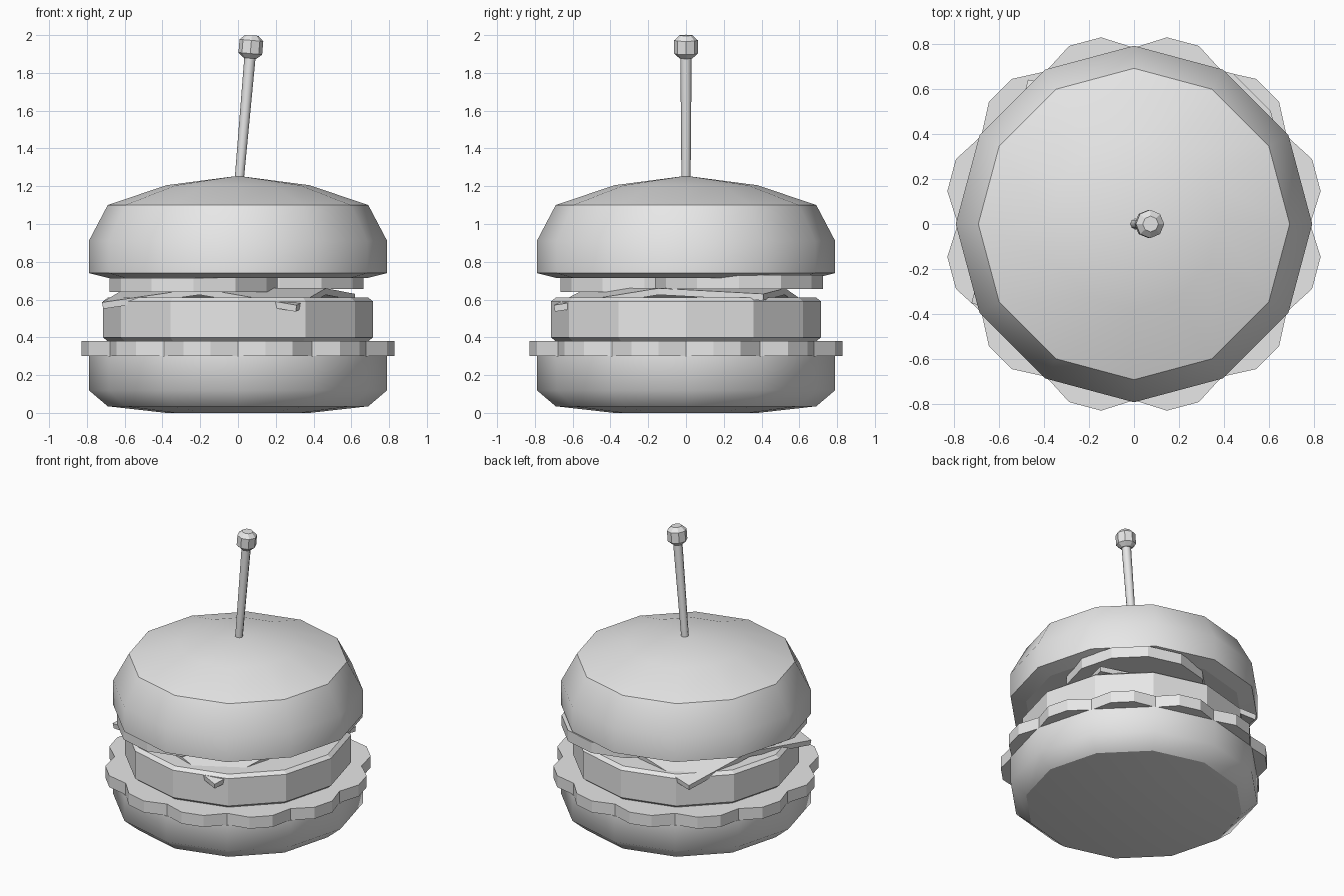
import bpy, bmesh
from math import cos, sin, pi, radians
from mathutils import Vector

cube = bpy.data.objects.get("Cube")
if cube:
    bpy.data.objects.remove(cube, do_unlink=True)

grey = bpy.data.materials.new("light_grey")
grey.use_nodes = True
tone = (0.8, 0.8, 0.8, 1)
grey.diffuse_color = tone
grey.node_tree.nodes["Principled BSDF"].inputs["Base Color"].default_value = tone


def finish(name, bm, smooth=False):
    bmesh.ops.recalc_face_normals(bm, faces=bm.faces)
    for f in bm.faces:
        f.smooth = smooth
    mesh = bpy.data.meshes.new(name)
    bm.to_mesh(mesh)
    bm.free()
    mesh.materials.append(grey)
    obj = bpy.data.objects.new(name, mesh)
    bpy.context.collection.objects.link(obj)
    return obj


def lathe(name, profile, sides=12, sharp=(), smooth=False, scale=lambda i: 1):
    """Stack rings of (radius, height); zero radius makes a pole."""
    bm = bmesh.new()
    rings = []
    for r, z in profile:
        if r == 0:
            rings.append([bm.verts.new((0, 0, z))])
            continue
        rings.append([bm.verts.new((r * scale(i) * cos(2 * pi * i / sides),
                                    r * scale(i) * sin(2 * pi * i / sides), z))
                      for i in range(sides)])
    for a, b in zip(rings, rings[1:]):
        for i in range(sides):
            j = (i + 1) % sides
            if len(a) == 1:
                bm.faces.new((a[0], b[j], b[i]))
            elif len(b) == 1:
                bm.faces.new((a[i], a[j], b[0]))
            else:
                bm.faces.new((a[i], a[j], b[j], b[i]))
    for ring in (rings[0], rings[-1]):
        if len(ring) > 1:
            bm.faces.new(ring)
    for k in sharp:
        for i in range(sides):
            edge = bm.edges.get((rings[k][i], rings[k][(i + 1) % sides]))
            edge.smooth = False
    return finish(name, bm, smooth)


# Buns: smooth sides with crisp rims
lathe("bottom_bun", [(0.38, 0), (0.69, 0.035), (0.79, 0.12), (0.79, 0.30)],
      sharp=(1, 3), smooth=True)
lathe("top_bun", [(0.69, 0.715), (0.79, 0.74), (0.79, 0.91), (0.69, 1.10),
                  (0.38, 1.205), (0, 1.255)], sharp=(0, 1, 3), smooth=True)

# Scalloped lettuce: every third point is a valley
lathe("lettuce", [(0.84, 0.30), (0.84, 0.38)], sides=36,
      scale=lambda i: 0.93 if i % 3 == 0 else 1)

# Patty with a small rim bevel
lathe("patty", [(0.69, 0.38), (0.715, 0.40), (0.715, 0.59), (0.69, 0.61)])

# Cheese slice: flat diamond in the middle, four folded corners
corners = [Vector(c) for c in ((-0.72, -0.35, 0.585), (0.31, -0.70, 0.57),
                               (0.62, 0.41, 0.63), (-0.47, 0.64, 0.58))]
bm = bmesh.new()
tips = [bm.verts.new(c) for c in corners]
mids = []
for i in range(4):
    m = (corners[i] + corners[(i + 1) % 4]) / 2
    mids.append(bm.verts.new((m.x, m.y, 0.66)))
bm.faces.new(mids)
for i in range(4):
    bm.faces.new((tips[i], mids[i], mids[i - 1]))
cheese = finish("cheese_slice", bm)
solid = cheese.modifiers.new("thickness", 'SOLIDIFY')
solid.thickness = 0.035
solid.offset = -1

# Two tomato slices
for name, x, y, z in (("tomato_slice_front", -0.235, -0.22, 0.64),
                      ("tomato_slice_back", 0.22, 0.28, 0.655)):
    slice_obj = lathe(name, [(0.445, 0), (0.445, 0.075)])
    slice_obj.location = (x, y, z)

# Tilted pick with a rounded knob
stick = lathe("pick_stick", [(0.024, 0), (0.03, 0.70)], sides=8, smooth=True, sharp=(0, 1))
knob = lathe("pick_knob", [(0.035, 0.675), (0.063, 0.70), (0.063, 0.77), (0.035, 0.797)],
             sides=8)
for part in (stick, knob):
    part.location = (0.004, 0, 1.205)
    part.rotation_euler = (0, radians(5), 0)
